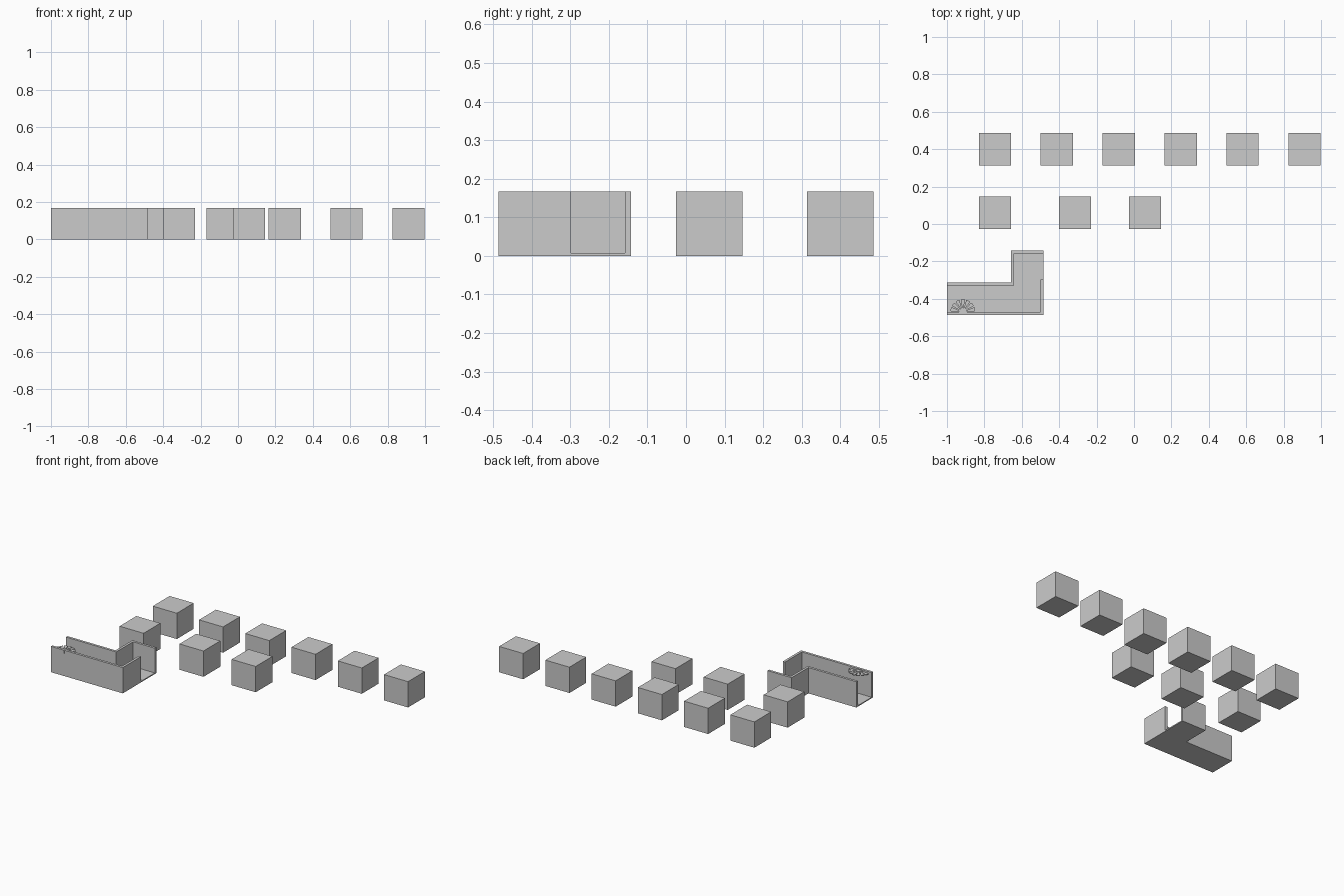
import bpy, bmesh, math

if "Cube" in bpy.data.objects:
    bpy.data.objects.remove(bpy.data.objects["Cube"])


def prism(name, pts, z0, z1):
    """Extrude a counter-clockwise xy outline between two heights."""
    bm = bmesh.new()
    face = bm.faces.new([bm.verts.new((x, y, z0)) for x, y in pts])
    top = bmesh.ops.extrude_face_region(bm, geom=[face])
    verts = [g for g in top["geom"] if isinstance(g, bmesh.types.BMVert)]
    bmesh.ops.translate(bm, verts=verts, vec=(0, 0, z1 - z0))
    bmesh.ops.recalc_face_normals(bm, faces=bm.faces)
    me = bpy.data.meshes.new(name)
    bm.to_mesh(me)
    bm.free()
    ob = bpy.data.objects.new(name, me)
    bpy.context.collection.objects.link(ob)
    return ob


def block(name, x0, y0, x1, y1, z0, z1):
    return prism(name, [(x0, y0), (x1, y0), (x1, y1), (x0, y1)], z0, z1)


W, H, T = 0.172, 0.167, 0.016   # module width, height, wall thickness
FLOOR = 0.007

# Back row of six blocks, middle row of three
for i in range(6):
    x = -0.83 + i * 0.3312
    block(f"back_block_{i}", x, 0.314, x + W, 0.486, 0, H)
for i, x in enumerate((-0.83, -0.401, -0.027)):
    block(f"middle_block_{i}", x, -0.026, x + W, 0.146, 0, H)

# L-shaped corridor: limits
XL, XR, XI = -1.0, -0.485, -0.657
YF, YM, YB = -0.486, -0.314, -0.142

# Corridor floor
prism("corridor_floor", [(XL, YF), (XR, YF), (XR, YB), (XI, YB), (XI, YM), (XL, YM)], 0, FLOOR)

# Outer wall: front run turning up the right side, stopping at the doorway
prism("outer_wall", [(XL, YF), (XR, YF), (XR, -0.298), (XR - T, -0.298),
                     (XR - T, YF + T), (XL, YF + T)], FLOOR, H)

# Inner wall: stepped run ending across the back
prism("inner_wall", [(XL, YM - T), (XI + T, YM - T), (XI + T, YB - T), (XR, YB - T),
                     (XR, YB), (XI, YB), (XI, YM), (XL, YM)], FLOOR, H)

# Half-round fan of blades fixed to the inside of the front wall
CX, CY = -0.915, YF + T
for i in range(7):
    a = math.radians(13 + i * 25.67)
    pts = [(CX + r * math.cos(a + d), CY + r * math.sin(a + d))
           for r, d in ((0.018, -0.17), (0.066, -0.17), (0.067, 0.0), (0.066, 0.17), (0.018, 0.17))]
    prism(f"fan_blade_{i}", pts, 0.152, 0.157)

# Fan hub and the pin showing on the wall front
hub = [(CX + 0.022 * math.cos(math.pi * k / 8), CY + 0.022 * math.sin(math.pi * k / 8)) for k in range(9)]
prism("fan_hub", hub, 0.147, 0.161)
block("fan_pin", CX - 0.011, YF - 0.0005, CX + 0.011, CY, 0.147, 0.163)
